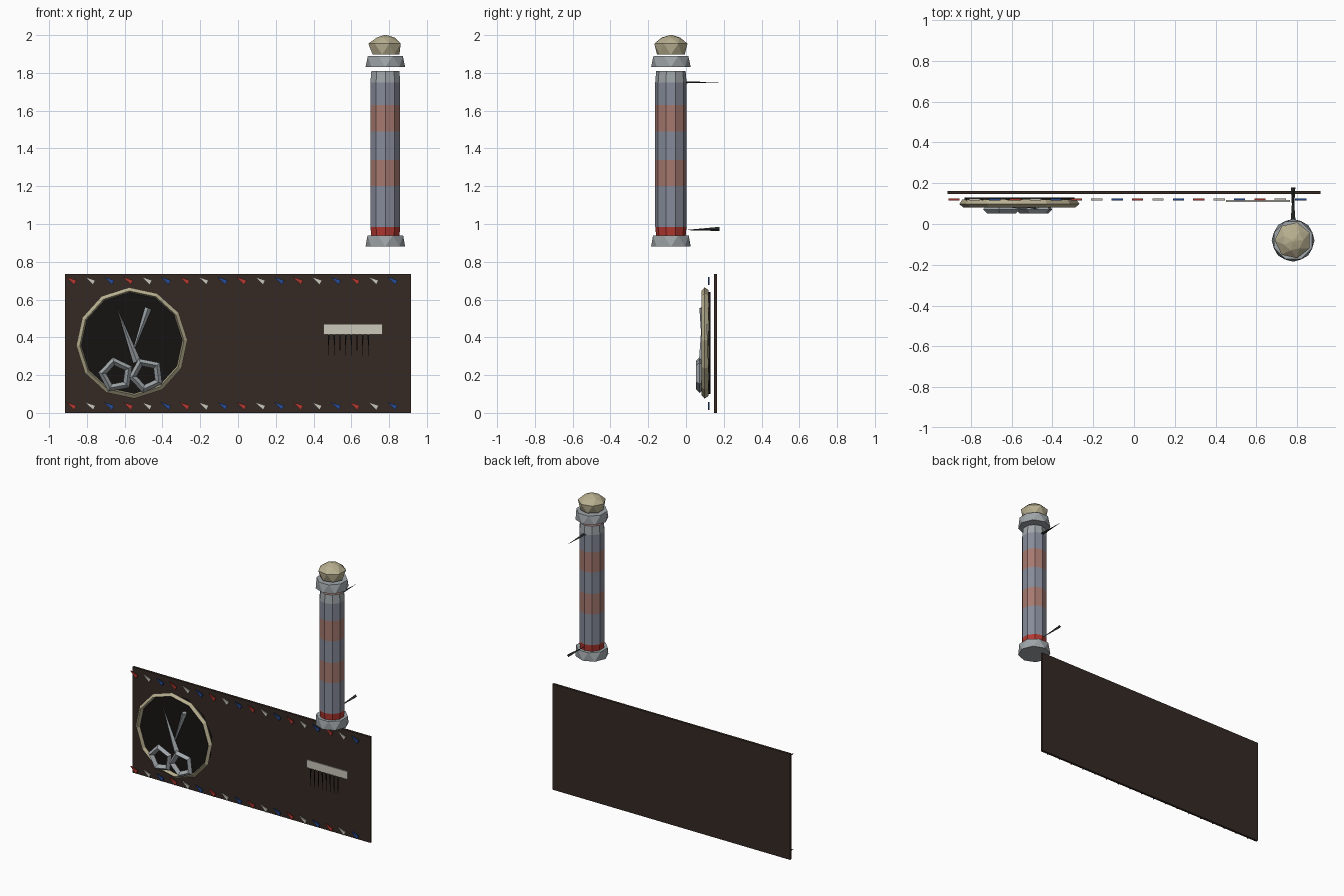
import bpy, bmesh, math
from mathutils import Vector, Matrix

if "Cube" in bpy.data.objects:
    bpy.data.objects.remove(bpy.data.objects["Cube"])


def mat(name, r, g, b):
    m = bpy.data.materials.new(name)
    m.diffuse_color = (r, g, b, 1)
    m.use_nodes = True
    m.node_tree.nodes["Principled BSDF"].inputs["Base Color"].default_value = m.diffuse_color
    return m


WOOD = mat("dark_wood", 0.035, 0.022, 0.017)
BLACK = mat("black", 0.008, 0.007, 0.006)
BRASS = mat("pale_brass", 0.48, 0.43, 0.28)
STEEL = mat("steel", 0.35, 0.38, 0.40)
RED = mat("red", 0.45, 0.04, 0.03)
WHITE = mat("off_white", 0.6, 0.57, 0.5)
BLUE = mat("blue", 0.02, 0.07, 0.3)
DARK = mat("dark_iron", 0.03, 0.035, 0.035)
PINK = mat("pole_red", 0.38, 0.19, 0.16)
SLATE = mat("pole_slate", 0.24, 0.26, 0.32)


def finish(name, bm, *mats):
    bmesh.ops.recalc_face_normals(bm, faces=bm.faces[:])
    me = bpy.data.meshes.new(name)
    bm.to_mesh(me)
    bm.free()
    for m in mats:
        me.materials.append(m)
    ob = bpy.data.objects.new(name, me)
    bpy.context.collection.objects.link(ob)
    return ob


def box(name, lo, hi, m):
    lo, hi = Vector(lo), Vector(hi)
    bm = bmesh.new()
    bmesh.ops.create_cube(bm, size=1, matrix=Matrix.Translation((lo + hi) / 2)
                          @ Matrix.Diagonal((*(hi - lo), 1)))
    return finish(name, bm, m)


def slab(name, pts, y0, y1, m):
    """Outline in x, z extruded through y."""
    bm = bmesh.new()
    f = bm.faces.new([bm.verts.new((x, y0, z)) for x, z in pts])
    new = bmesh.ops.extrude_face_region(bm, geom=[f])["geom"]
    bmesh.ops.translate(bm, verts=[v for v in new if isinstance(v, bmesh.types.BMVert)],
                        vec=(0, y1 - y0, 0))
    return finish(name, bm, m)


def turned(name, centre, rings, n, mats, stagger=True, bands=None):
    """Capped stack of (radius, z) rings; staggered rings give triangular facets."""
    bm = bmesh.new()
    loops = []
    for k, (r, z) in enumerate(rings):
        off = (k % 2) * math.pi / n if stagger else math.pi / n
        loops.append([bm.verts.new((centre[0] + r * math.cos(math.tau * i / n + off),
                                    centre[1] + r * math.sin(math.tau * i / n + off), z))
                      for i in range(n)])
    bm.faces.new(loops[0])
    bm.faces.new(loops[-1])
    for k, (a, b) in enumerate(zip(loops, loops[1:])):
        for i in range(n):
            j = (i + 1) % n
            if not stagger:
                faces = [(a[i], a[j], b[j], b[i])]
            elif k % 2 == 0:
                faces = [(a[i], a[j], b[i]), (b[i], a[j], b[j])]
            else:
                faces = [(a[i], a[j], b[j]), (b[i], a[i], b[j])]
            for f in faces:
                bm.faces.new(f).material_index = bands[k] if bands else 0
    return finish(name, bm, *mats)


def hoop(name, c, section, n, phase, m):
    """Ring facing the front; section is a list of (radius, y)."""
    bm = bmesh.new()
    grid = [[bm.verts.new((c[0] + r * math.cos(math.tau * i / n + phase), y,
                           c[1] + r * math.sin(math.tau * i / n + phase)))
             for r, y in section] for i in range(n)]
    s = len(section)
    for i in range(n):
        a, b = grid[i], grid[(i + 1) % n]
        for k in range(s):
            l = (k + 1) % s
            bm.faces.new((a[k], a[l], b[l], b[k]))
    return finish(name, bm, m)


def spike(name, base, tip, r, m, sides=4, flat=(1, 1, 1)):
    """Cone from base to tip."""
    base, d = Vector(base), Vector(tip) - Vector(base)
    bm = bmesh.new()
    bmesh.ops.create_cone(bm, cap_ends=True, segments=sides, radius1=r, radius2=0.0005, depth=d.length)
    rot = d.to_track_quat('Z', 'Y').to_matrix().to_4x4()
    bmesh.ops.transform(bm, verts=bm.verts[:], matrix=Matrix.Translation(base + d / 2)
                        @ Matrix.Diagonal((*flat, 1)) @ rot)
    return finish(name, bm, m)


# sign board
box("sign_board", (-0.915, 0.147, 0), (0.915, 0.163, 0.735), WOOD)

# striped chips along the top and bottom edges
for row, z in (("top", 0.70), ("bottom", 0.037)):
    for i in range(18):
        x = -0.885 + i * 0.1
        slab(f"{row}_chip_{i}", [(x - 0.025, z + 0.02), (x + 0.03, z + 0.002), (x + 0.018, z - 0.022)],
             0.116, 0.125, (RED, WHITE, BLUE)[i % 3])

# round medallion
C = (-0.562, 0.37)
slab("medallion_disc", [(C[0] + 0.275 * math.cos(math.tau * i / 12 + 0.2),
                         C[1] + 0.275 * math.sin(math.tau * i / 12 + 0.2)) for i in range(12)],
     0.108, 0.13, BLACK)
hoop("medallion_rim", C, [(0.268, 0.108), (0.276, 0.082), (0.295, 0.098), (0.28, 0.12)], 12, 0.05, BRASS)

# scissors
for side, x, ph in (("left", -0.645, 0.5), ("right", -0.485, 0.75)):
    hoop(f"{side}_finger_loop", (x, 0.20), [(0.052, 0.075), (0.075, 0.052), (0.096, 0.072), (0.075, 0.095)],
         5, ph, STEEL)
spike("left_blade", (-0.535, 0.09, 0.27), (-0.645, 0.09, 0.565), 0.022, STEEL, flat=(1, 1, 1))
spike("right_blade", (-0.475, 0.09, 0.555), (-0.575, 0.09, 0.27), 0.019, STEEL)

# comb
box("comb_spine", (0.452, 0.109, 0.415), (0.765, 0.117, 0.47), WHITE)
for i in range(8):
    x = 0.48 + i * 0.03
    slab(f"comb_tooth_{i}", [(x - 0.004, 0.415), (x + 0.004, 0.415), (x, 0.29)], 0.111, 0.115, BLACK)

# striped pole with collars and finial
P = (0.78, -0.08)
turned("lower_collar", P, [(0.105, 0.88), (0.102, 0.94)], 8, [STEEL])
turned("pole_body", P, [(0.078, 0.935), (0.083, 0.985), (0.083, 1.2), (0.083, 1.34), (0.083, 1.49),
                        (0.083, 1.63), (0.083, 1.75), (0.078, 1.81)], 10,
       [PINK, SLATE, RED, STEEL], False, [2, 1, 0, 1, 0, 1, 3])
turned("upper_collar", P, [(0.105, 1.83), (0.10, 1.89)], 8, [STEEL])
turned("finial", P, [(0.075, 1.897), (0.09, 1.955), (0.05, 1.987), (0.008, 2.0)], 7, [BRASS])

# wall brackets
spike("lower_bracket", (0.78, 0.178, 0.974), (0.78, 0.0, 0.968), 0.011, DARK, 4)
spike("upper_bracket", (0.78, -0.02, 1.75), (0.78, 0.18, 1.75), 0.014, DARK, 4, (1, 1, 0.4))
